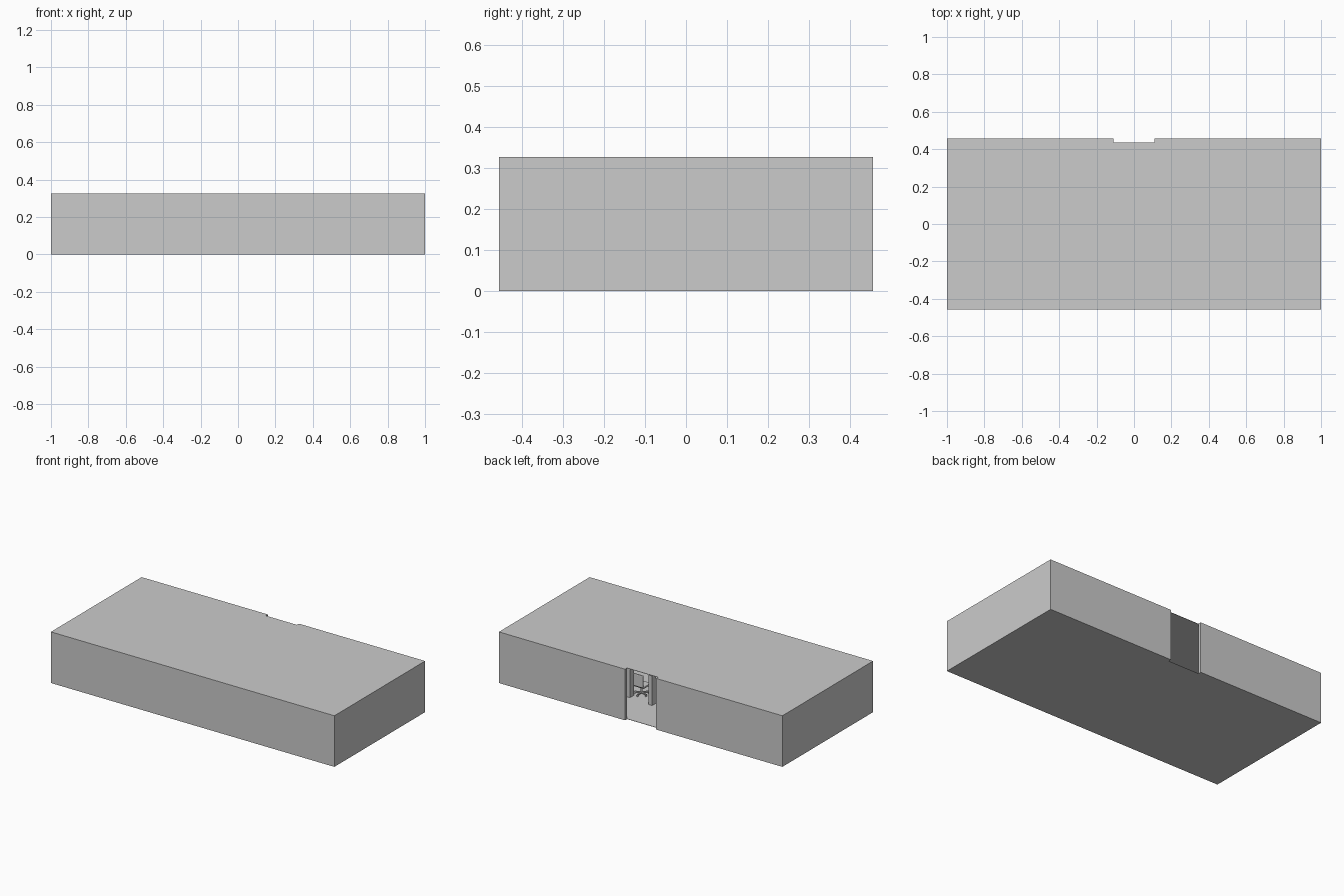
import bpy, math
from mathutils import Vector

if "Cube" in bpy.data.objects:
    bpy.data.objects.remove(bpy.data.objects["Cube"])

grey = bpy.data.materials.new("light grey")
grey.diffuse_color = (0.6, 0.6, 0.6, 1)
grey.use_nodes = True
grey.node_tree.nodes["Principled BSDF"].inputs["Base Color"].default_value = grey.diffuse_color

W, D, H = 1.0, 0.457, 0.326      # half width, half depth, height
DOOR, T = 0.11, 0.02             # half doorway, wall thickness
SLAB = 0.002


def finish(ob, name):
    ob.name = name
    ob.data.materials.clear()
    ob.data.materials.append(grey)
    return ob


def box(name, x0, x1, y0, y1, z0, z1):
    bpy.ops.mesh.primitive_cube_add(size=1, location=((x0 + x1) / 2, (y0 + y1) / 2, (z0 + z1) / 2))
    ob = bpy.context.object
    ob.scale = (x1 - x0, y1 - y0, z1 - z0)
    bpy.ops.object.transform_apply(location=False, rotation=False, scale=True)
    return finish(ob, name)


def cylinder(name, loc, r, depth, sides=16, rot=(0, 0, 0)):
    bpy.ops.mesh.primitive_cylinder_add(vertices=sides, radius=r, depth=depth, location=loc, rotation=rot)
    return finish(bpy.context.object, name)


# Hollow room shell: one footprint outline, notched at the doorway
def slab(name, z0, z1):
    yi = D - T
    pts = [(-W, -D), (W, -D), (W, D), (DOOR, D), (DOOR, yi), (-DOOR, yi), (-DOOR, D), (-W, D)]
    n = len(pts)
    verts = [(x, y, z) for z in (z0, z1) for x, y in pts]
    faces = [list(range(n))[::-1], list(range(n, 2 * n))]
    faces += [[i, (i + 1) % n, (i + 1) % n + n, i + n] for i in range(n)]
    me = bpy.data.meshes.new(name)
    me.from_pydata(verts, [], faces)
    ob = bpy.data.objects.new(name, me)
    bpy.context.collection.objects.link(ob)
    return finish(ob, name)


slab("floor", 0, SLAB)
slab("ceiling", H - SLAB, H)
z0, z1 = SLAB, H - SLAB
box("front_wall", -W, W, -D, -D + T, z0, z1)
for s, side in ((-1, "left"), (1, "right")):
    a, b = sorted((s * W, s * (W - T)))
    box(side + "_wall", a, b, -D + T, D - T, z0, z1)
    a, b = sorted((s * W, s * DOOR))
    box(side + "_back_wall", a, b, D - T, D, z0, z1)

# Swivel chair seen through the doorway
cx, cy = 0.234, 0.112
for i in range(5):
    a = math.radians(90 + 72 * i)
    d = Vector((math.cos(a), math.sin(a), 0))
    p = Vector((cx, cy, 0.014)) + d * 0.022
    bpy.ops.mesh.primitive_cube_add(size=1, location=p, rotation=(0, 0, a))
    leg = bpy.context.object
    leg.scale = (0.044, 0.008, 0.007)
    finish(leg, "chair_foot")
    q = Vector((cx, cy, 0.008)) + d * 0.042
    cylinder("chair_caster", q, 0.006, 0.008, 10, (math.pi / 2, 0, a))
cylinder("chair_column", (cx, cy, 0.035), 0.006, 0.045)
seat = box("chair_seat", cx - 0.04, cx + 0.04, cy - 0.04, cy + 0.035, 0.056, 0.07)
back = box("chair_back", cx - 0.04, cx + 0.04, cy + 0.033, cy + 0.045, 0.065, 0.145)
for ob in (seat, back):
    m = ob.modifiers.new("soft", "BEVEL")
    m.width, m.segments = 0.006, 2

# Upright panels either side of the chair
box("near_panel", 0.095, 0.12, 0.165, 0.205, SLAB, 0.19)
box("far_panel", 0.262, 0.287, 0.15, 0.19, SLAB, 0.19)
